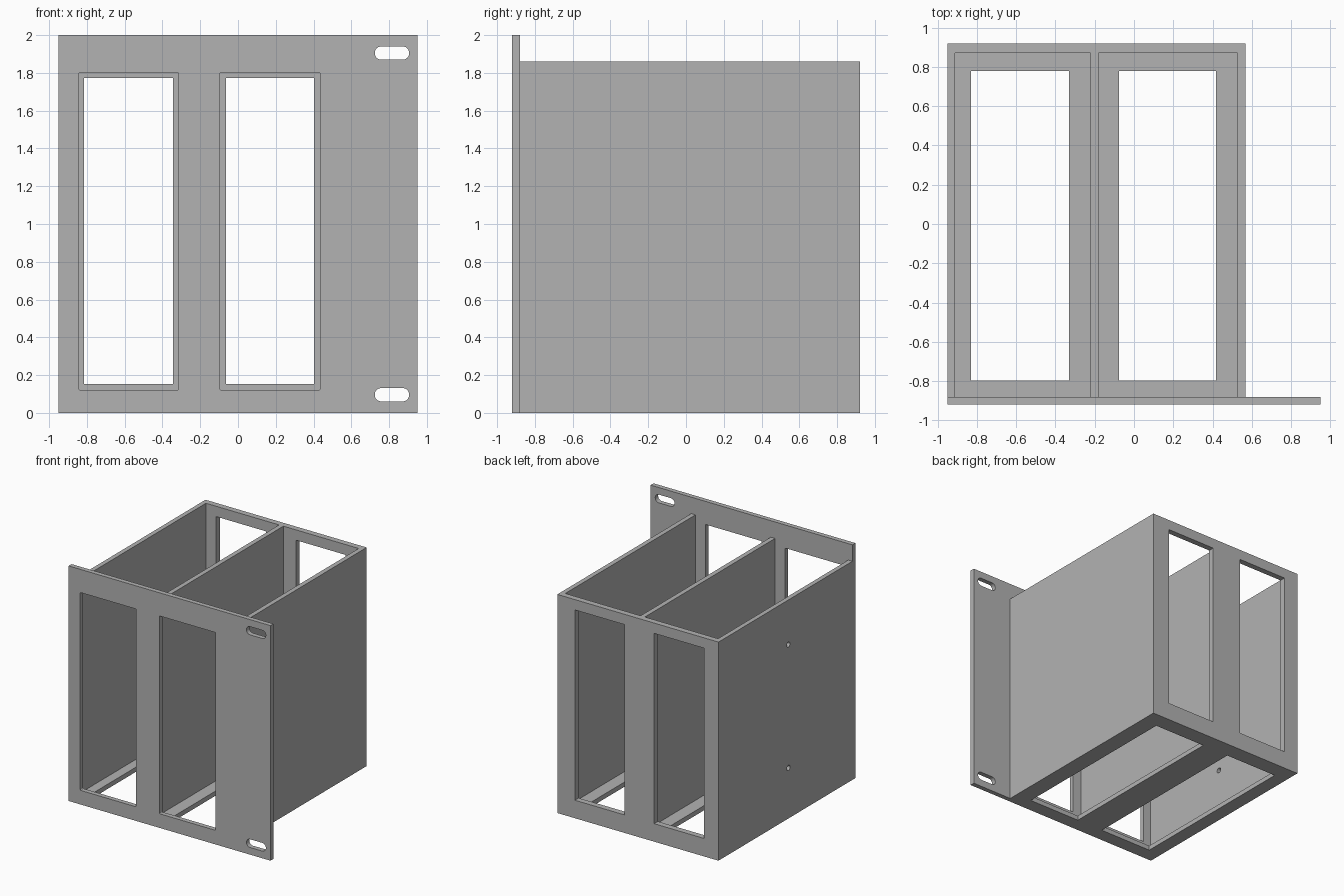
import bpy, bmesh
from math import cos, sin, pi
from mathutils import Vector

default = bpy.data.objects.get("Cube")
if default:
    bpy.data.objects.remove(default, do_unlink=True)

grey = bpy.data.materials.new("plain grey")
grey.use_nodes = True
grey.diffuse_color = (0.45, 0.45, 0.45, 1)
grey.node_tree.nodes["Principled BSDF"].inputs["Base Color"].default_value = grey.diffuse_color


def prism(name, x, y, z, axis=2, radius=0, steps=6):
    """Block spanning the x, y, z ranges; edges along axis may be rounded."""
    spans = [x, y, z]
    a, b = (axis + 1) % 3, (axis + 2) % 3
    (a0, a1), (b0, b1) = spans[a], spans[b]
    centres = [(a1 - radius, b1 - radius), (a0 + radius, b1 - radius),
               (a0 + radius, b0 + radius), (a1 - radius, b0 + radius)]
    bm = bmesh.new()
    ring = []
    for corner, (ca, cb) in enumerate(centres):
        for i in range(steps + 1 if radius else 1):
            angle = (corner + i / steps) * pi / 2
            p = Vector()
            p[a] = ca + radius * cos(angle)
            p[b] = cb + radius * sin(angle)
            p[axis] = spans[axis][0]
            ring.append(bm.verts.new(p))
    bmesh.ops.remove_doubles(bm, verts=ring, dist=1e-5)
    face = bm.faces.new([v for v in ring if v.is_valid])
    top = bmesh.ops.extrude_face_region(bm, geom=[face])["geom"]
    move = Vector()
    move[axis] = spans[axis][1] - spans[axis][0]
    bmesh.ops.translate(bm, vec=move, verts=[g for g in top if isinstance(g, bmesh.types.BMVert)])
    bmesh.ops.recalc_face_normals(bm, faces=bm.faces)
    mesh = bpy.data.meshes.new(name)
    bm.to_mesh(mesh)
    bm.free()
    mesh.materials.append(grey)
    obj = bpy.data.objects.new(name, mesh)
    bpy.context.collection.objects.link(obj)
    return obj


def cut(obj, cutters):
    """Subtract the cutters, bake the result and discard them."""
    for c in cutters:
        c.hide_render = True
        mod = obj.modifiers.new("cut", 'BOOLEAN')
        mod.operation, mod.solver, mod.object = 'DIFFERENCE', 'EXACT', c
    bpy.context.view_layer.update()
    graph = bpy.context.evaluated_depsgraph_get()
    baked = bpy.data.meshes.new_from_object(obj.evaluated_get(graph))
    obj.modifiers.clear()
    obj.data = baked
    for c in cutters:
        bpy.data.objects.remove(c, do_unlink=True)


FRONT, PLATE_BACK, BACK = -0.92, -0.88, 0.92
SHEET = 0.04

# Open-topped chassis with two bays, each open to the face plate
chassis = prism("chassis", (-0.95, 0.567), (PLATE_BACK, BACK), (0, 1.86))
cutters = []
for left, right in [(-0.911, -0.222), (-0.182, 0.527)]:
    cutters.append(prism("bay_cutter", (left, right), (-1, 0.87), (SHEET, 2)))
# Openings in the floor
for left, right in [(-0.83, -0.331), (-0.077, 0.418)]:
    cutters.append(prism("floor_cutter", (left, right), (-0.798, 0.778), (-0.1, 0.1)))
# Windows in the back wall
for left, right in [(-0.815, -0.344), (-0.063, 0.402)]:
    cutters.append(prism("back_window_cutter", (left, right), (0.8, 1), (0.153, 1.772), axis=1))
# Screw holes through the outer side wall
for z in (0.43, 1.48):
    r = 0.022
    cutters.append(prism("screw_hole_cutter", (-1, -0.87), (-0.02 - r, -0.02 + r),
                         (z - r, z + r), axis=0, radius=r))
cut(chassis, cutters)

# Face plate with two windows and two mounting slots
plate = prism("face_plate", (-0.95, 0.95), (FRONT, PLATE_BACK), (0, 2))
cutters = []
for left, right in [(-0.841, -0.317), (-0.095, 0.434)]:
    cutters.append(prism("window_cutter", (left, right), (-1, -0.8), (0.12, 1.803),
                         axis=1, radius=0.006, steps=3))
for z in (0.096, 1.905):
    cutters.append(prism("slot_cutter", (0.724, 0.906), (-1, -0.8), (z - 0.035, z + 0.035),
                         axis=1, radius=0.034, steps=8))
cut(plate, cutters)
